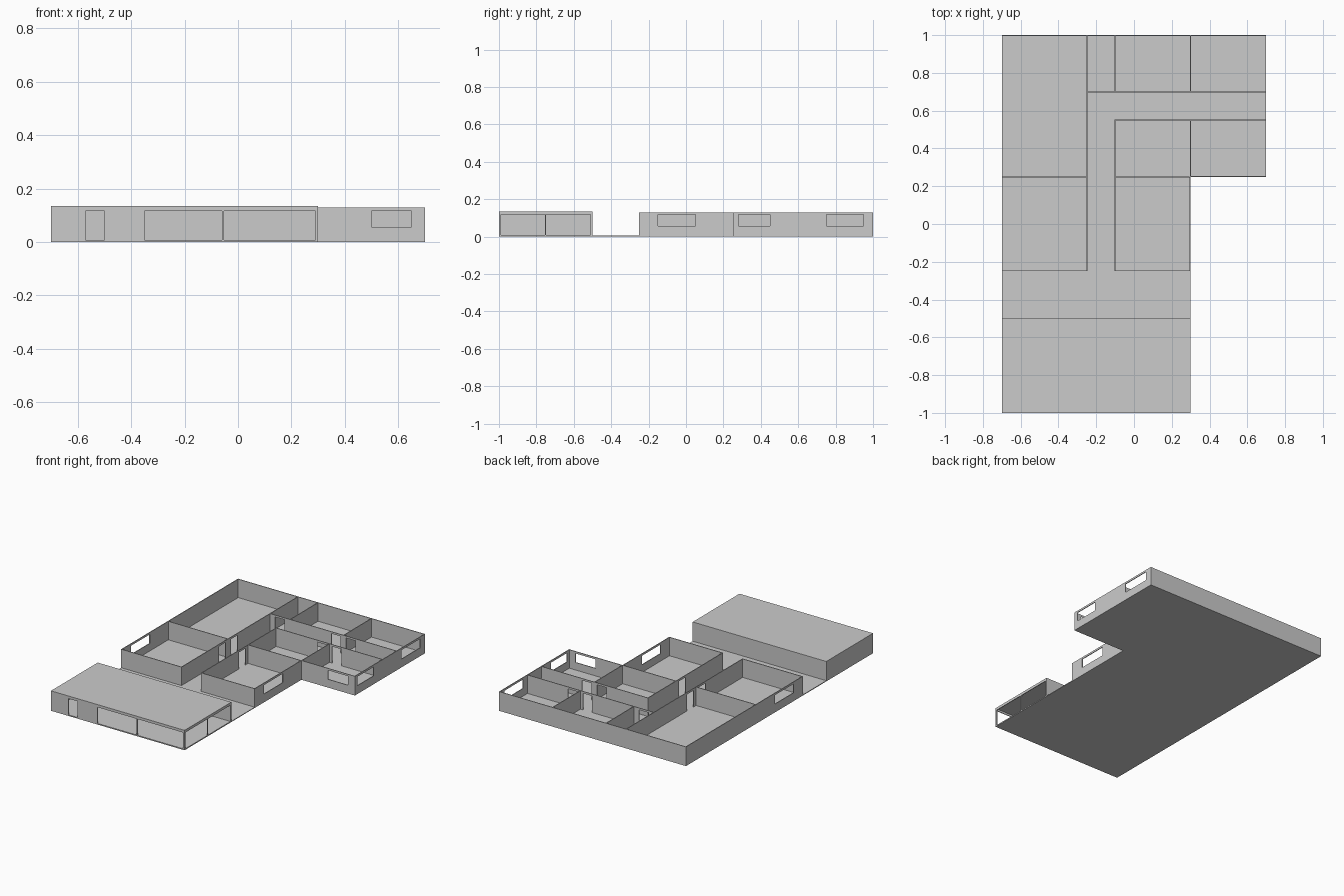
import bpy, bmesh
from mathutils import Matrix, Vector

if "Cube" in bpy.data.objects:
    bpy.data.objects.remove(bpy.data.objects["Cube"])

T = 0.005                    # wall, floor and roof thickness
Z0, Z1 = 0.005, 0.13         # wall bottom and top
SILL, HEAD = 0.056, 0.117    # window sill and opening head


def add_box(bm, lo, hi):
    lo, hi = Vector(lo), Vector(hi)
    size = hi - lo
    m = Matrix.Translation((lo + hi) / 2) @ Matrix.Diagonal((*size, 1))
    bmesh.ops.create_cube(bm, size=1, matrix=m)


def finish(name, bm):
    mesh = bpy.data.meshes.new(name)
    bm.to_mesh(mesh)
    bm.free()
    obj = bpy.data.objects.new(name, mesh)
    bpy.context.collection.objects.link(obj)
    return obj


def wall(name, axis, at, start, end, openings=()):
    """Wall along an axis, centred on 'at', with (start, end, bottom, top) openings."""
    bm = bmesh.new()

    def piece(a, b, z0, z1):
        if b - a < 1e-5 or z1 - z0 < 1e-5:
            return
        p, q = at - T / 2, at + T / 2
        if axis == 'x':
            add_box(bm, (a, p, z0), (b, q, z1))
        else:
            add_box(bm, (p, a, z0), (q, b, z1))

    pos = start
    for a, b, z0, z1 in sorted(openings):
        piece(pos, a, Z0, Z1)
        piece(a, b, Z0, z0)
        piece(a, b, z1, Z1)
        pos = b
    piece(pos, end, Z0, Z1)
    return finish(name, bm)


def door(a, b):
    return (a, b, Z0, HEAD)


def window(a, b):
    return (a, b, SILL, HEAD)


def tall(a, b):
    return (a, b, 0.0075, HEAD)


# L-shaped floor slab
bm = bmesh.new()
outline = [(-0.7, -1), (0.3, -1), (0.3, 0.25), (0.7, 0.25), (0.7, 1), (-0.7, 1)]
face = bm.faces.new([bm.verts.new((x, y, 0)) for x, y in outline])
new = bmesh.ops.extrude_face_region(bm, geom=[face])['geom']
bmesh.ops.translate(bm, vec=(0, 0, Z0), verts=[v for v in new if isinstance(v, bmesh.types.BMVert)])
bmesh.ops.recalc_face_normals(bm, faces=bm.faces)
finish("floor", bm)

# Roof over the front room
bm = bmesh.new()
add_box(bm, (-0.7, -1, Z1), (0.3, -0.5, Z1 + T))
finish("front_room_roof", bm)

h = T / 2
# Front room walls with glazed openings
wall("front_room_front", 'x', -1 + h, -0.7, 0.3,
     [tall(-0.57, -0.5), tall(-0.35, -0.06), tall(-0.052, 0.29)])
wall("front_room_back", 'x', -0.5 - h, -0.7, 0.3)
wall("front_room_left", 'y', -0.7 + h, -1 + T, -0.5 - T)
wall("front_room_right", 'y', 0.3 - h, -1 + T, -0.5 - T,
     [tall(-0.99, -0.755), tall(-0.748, -0.51)])

# Outer walls of the rear block
wall("left_wall", 'y', -0.7 + h, -0.25, 1, [window(-0.15, 0.05)])
wall("back_wall", 'x', 1 - h, -0.7 + T, 0.7)
wall("wing_right_wall", 'y', 0.7 - h, 0.25, 1 - T,
     [window(0.28, 0.45), window(0.75, 0.95)])
wall("wing_front_wall", 'x', 0.25 + h, 0.3, 0.7 - T, [window(0.5, 0.65)])
wall("middle_right_wall", 'y', 0.3 - h, -0.25, 0.25, [window(-0.15, 0.05)])
wall("left_room_front", 'x', -0.25 + h, -0.7 + T, -0.25 - h)
wall("middle_room_front", 'x', -0.25 + h, -0.1 + h, 0.3 - T)

# Inner partitions and doorways
wall("left_rooms_hall_wall", 'y', -0.25, -0.25, 1 - T, [door(0.15, 0.22), door(0.28, 0.35)])
wall("left_rooms_divider", 'x', 0.25, -0.7 + T, -0.25 - h)
wall("middle_hall_wall", 'y', -0.1, -0.25, 0.55 + h, [door(0.15, 0.22)])
wall("middle_rooms_divider", 'x', 0.25, -0.1 + h, 0.3 - T)
wall("wing_room_divider", 'y', 0.3, 0.25 + T, 0.55 - h)
wall("corridor_front_wall", 'x', 0.55, -0.1 + h, 0.7 - T,
     [door(0.21, 0.28), door(0.32, 0.39)])
wall("corridor_back_wall", 'x', 0.7, -0.25 + h, 0.7 - T,
     [door(-0.21, -0.14), door(0.21, 0.28), door(0.32, 0.39)])
for name, x in (("closet_divider", -0.1), ("back_rooms_divider", 0.3)):
    wall(name, 'y', x, 0.7 + h, 1 - T)
